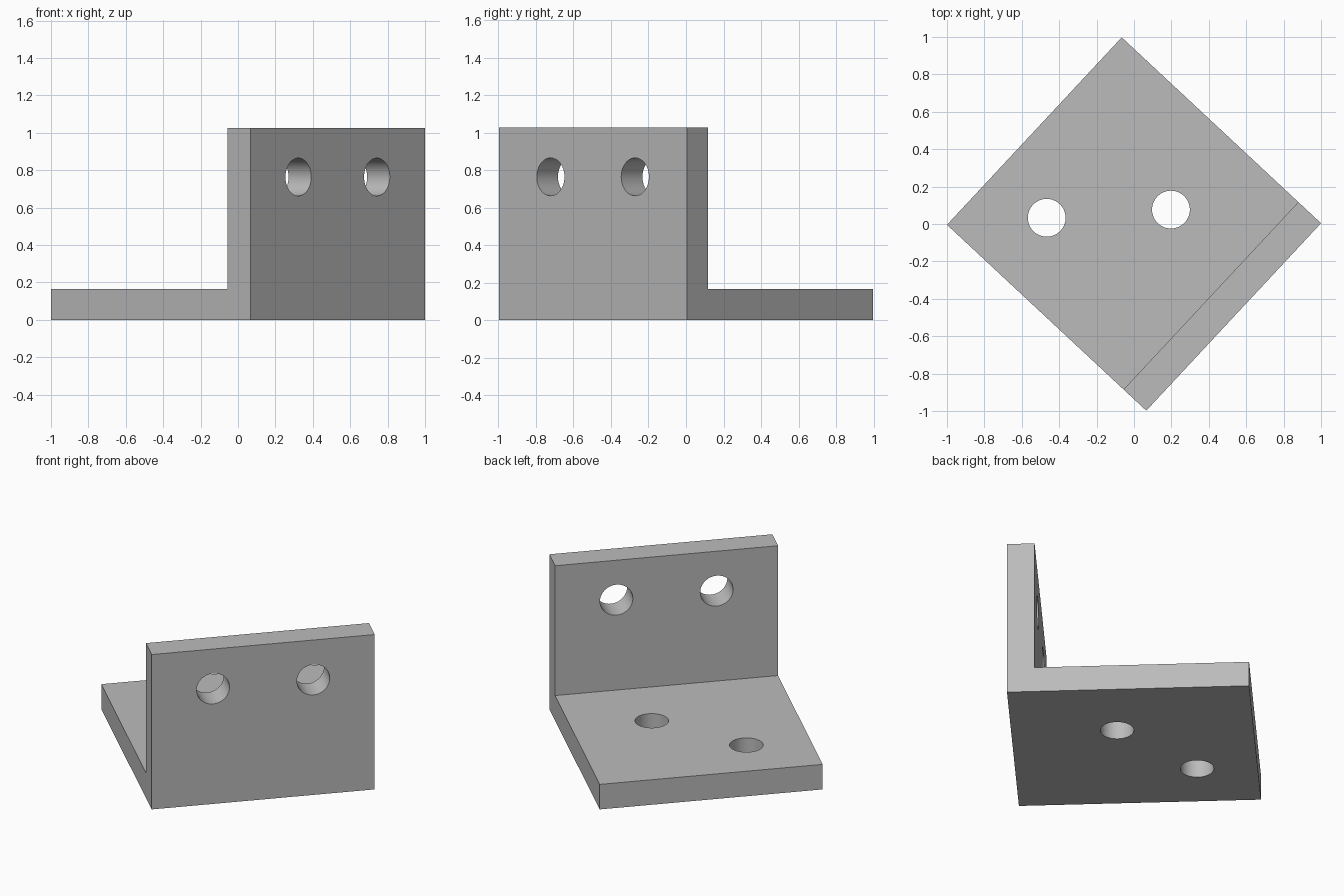
import bpy, bmesh, math
from mathutils import Matrix, Vector

if "Cube" in bpy.data.objects:
    bpy.data.objects.remove(bpy.data.objects["Cube"], do_unlink=True)

WIDTH, DEPTH, HEIGHT = 1.37, 1.457, 1.027
THICK = 0.166
HOLE_RADIUS = 0.101
TURN = Matrix.Rotation(math.radians(47), 4, "Z")

grey = bpy.data.materials.new("plain grey")
grey.use_nodes = True
colour = (0.5, 0.5, 0.5, 1)
grey.diffuse_color = colour
grey.node_tree.nodes["Principled BSDF"].inputs["Base Color"].default_value = colour


def new_object(name, bm):
    bmesh.ops.recalc_face_normals(bm, faces=bm.faces)
    mesh = bpy.data.meshes.new(name)
    bm.to_mesh(mesh)
    bm.free()
    mesh.materials.append(grey)
    obj = bpy.data.objects.new(name, mesh)
    bpy.context.collection.objects.link(obj)
    obj.matrix_world = TURN
    return obj


# L-shaped side profile, extruded across the width
front, back = -DEPTH / 2, DEPTH / 2
profile = [(front, 0), (back, 0), (back, THICK),
           (front + THICK, THICK), (front + THICK, HEIGHT), (front, HEIGHT)]
bm = bmesh.new()
side = bm.faces.new([bm.verts.new((-WIDTH / 2, y, z)) for y, z in profile])
swept = bmesh.ops.extrude_face_region(bm, geom=[side])["geom"]
bmesh.ops.translate(bm, vec=Vector((WIDTH, 0, 0)),
                    verts=[v for v in swept if isinstance(v, bmesh.types.BMVert)])
bracket = new_object("angle_bracket", bm)

# Screw holes: a level pair through the wall, a staggered pair through the base
wall_y = front + THICK / 2
through_wall = Matrix.Rotation(math.radians(90), 4, "X")
holes = [Matrix.Translation((x, wall_y, 0.764)) @ through_wall for x in (-0.308, 0.308)]
holes += [Matrix.Translation((x, y, THICK / 2)) for x, y in ((-0.294, 0.364), (0.191, -0.092))]

bm = bmesh.new()
for placement in holes:
    bmesh.ops.create_cone(bm, cap_ends=True, segments=64, radius1=HOLE_RADIUS,
                          radius2=HOLE_RADIUS, depth=THICK * 2, matrix=placement)
cutter = new_object("hole_cutter", bm)
cutter.hide_render = True

# Cut the holes, then drop the cutter
bpy.context.view_layer.objects.active = bracket
cutter.select_set(False)
bracket.select_set(True)
cut = bracket.modifiers.new("screw_holes", "BOOLEAN")
cut.operation = "DIFFERENCE"
cut.solver = "EXACT"
cut.object = cutter
bpy.ops.object.modifier_apply(modifier=cut.name)
bpy.data.objects.remove(cutter, do_unlink=True)
bpy.ops.object.shade_smooth_by_angle(angle=math.radians(30))
